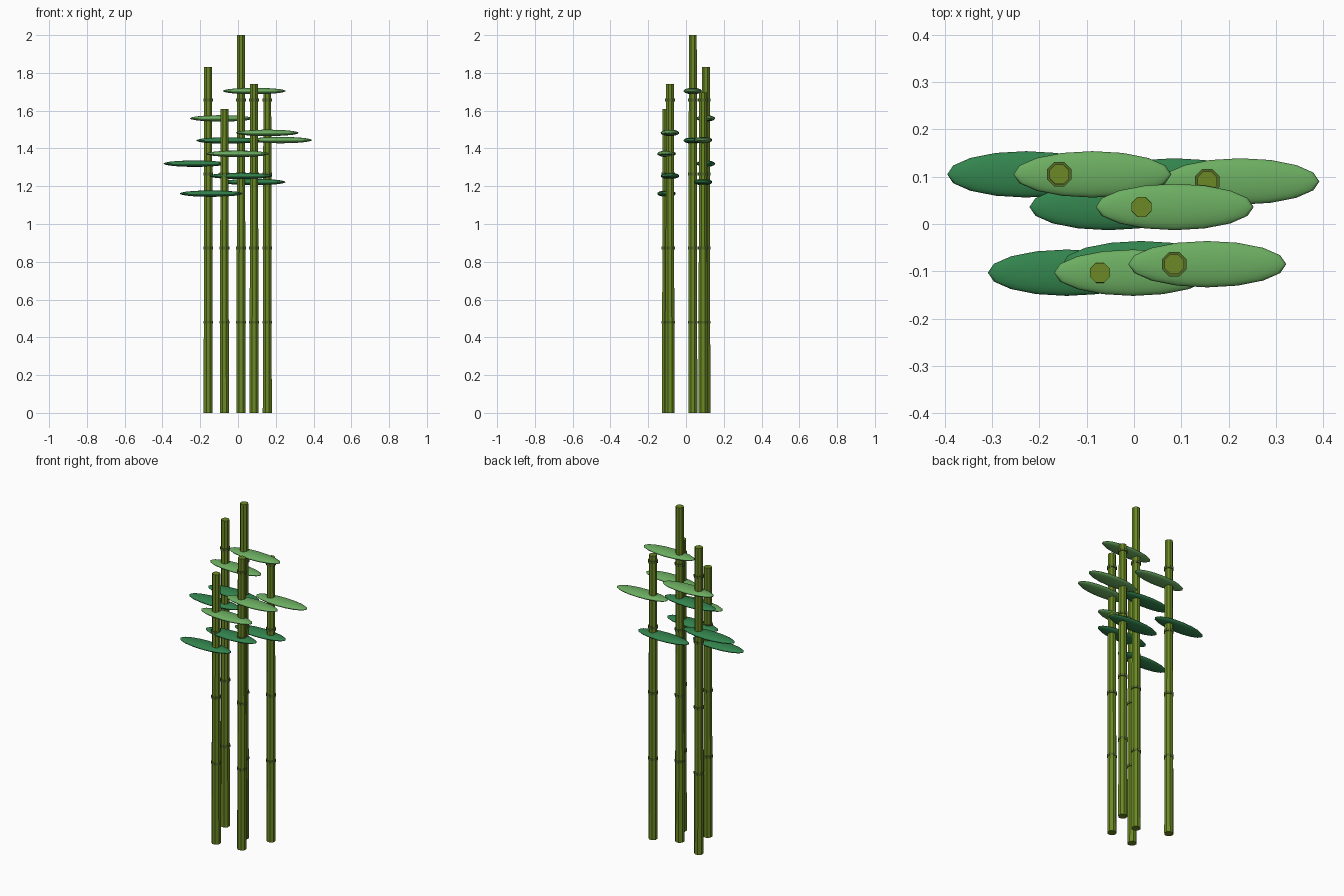
import bpy, math

if "Cube" in bpy.data.objects:
    bpy.data.objects.remove(bpy.data.objects["Cube"])


def material(name, rgb):
    m = bpy.data.materials.new(name)
    m.diffuse_color = (*rgb, 1)
    m.use_nodes = True
    m.node_tree.nodes["Principled BSDF"].inputs["Base Color"].default_value = m.diffuse_color
    return m


CANE = material("cane_green", (0.147, 0.25, 0.018))
RING = material("joint_green", (0.09, 0.147, 0.022))
LIGHT = material("light_leaf", (0.15, 0.42, 0.12))
DARK = material("dark_leaf", (0.033, 0.23, 0.075))

TURN = (0, 0, math.pi / 8)
R_BASE, R_TOP = 0.026, 0.0225


def finish(name, mat):
    o = bpy.context.object
    o.name = name
    o.data.materials.append(mat)
    return o


def leaf(name, x, y, z, mat):
    bpy.ops.mesh.primitive_uv_sphere_add(segments=16, ring_count=10, radius=1,
                                         location=(x, y, z))
    o = finish(name, mat)
    o.scale = (0.167, 0.049, 0.017)
    bpy.ops.object.shade_smooth()


# x, y and height of each cane
canes = [(-0.158, 0.105, 1.83), (-0.072, -0.103, 1.61), (0.016, 0.036, 2.0),
         (0.085, -0.085, 1.74), (0.155, 0.09, 1.695)]

for i, (x, y, h) in enumerate(canes, 1):
    # tapered eight-sided cane
    bpy.ops.mesh.primitive_cone_add(vertices=8, radius1=R_BASE, radius2=R_TOP,
                                    depth=h, location=(x, y, h / 2), rotation=TURN)
    finish(f"cane_{i}", CANE)

    # joint rings at shared heights
    for k, z in enumerate((0.48, 0.873, 1.265, 1.657), 1):
        if z < h:
            bpy.ops.mesh.primitive_cylinder_add(vertices=8, radius=0.028, depth=0.015,
                                                location=(x, y, z), rotation=TURN)
            finish(f"joint_{i}_{k}", RING)

    # one light leaf to the right, one dark leaf lower to the left
    leaf(f"upper_leaf_{i}", x + 0.07, y, h * 0.852, LIGHT)
    leaf(f"lower_leaf_{i}", x - 0.07, y, h * 0.721, DARK)
